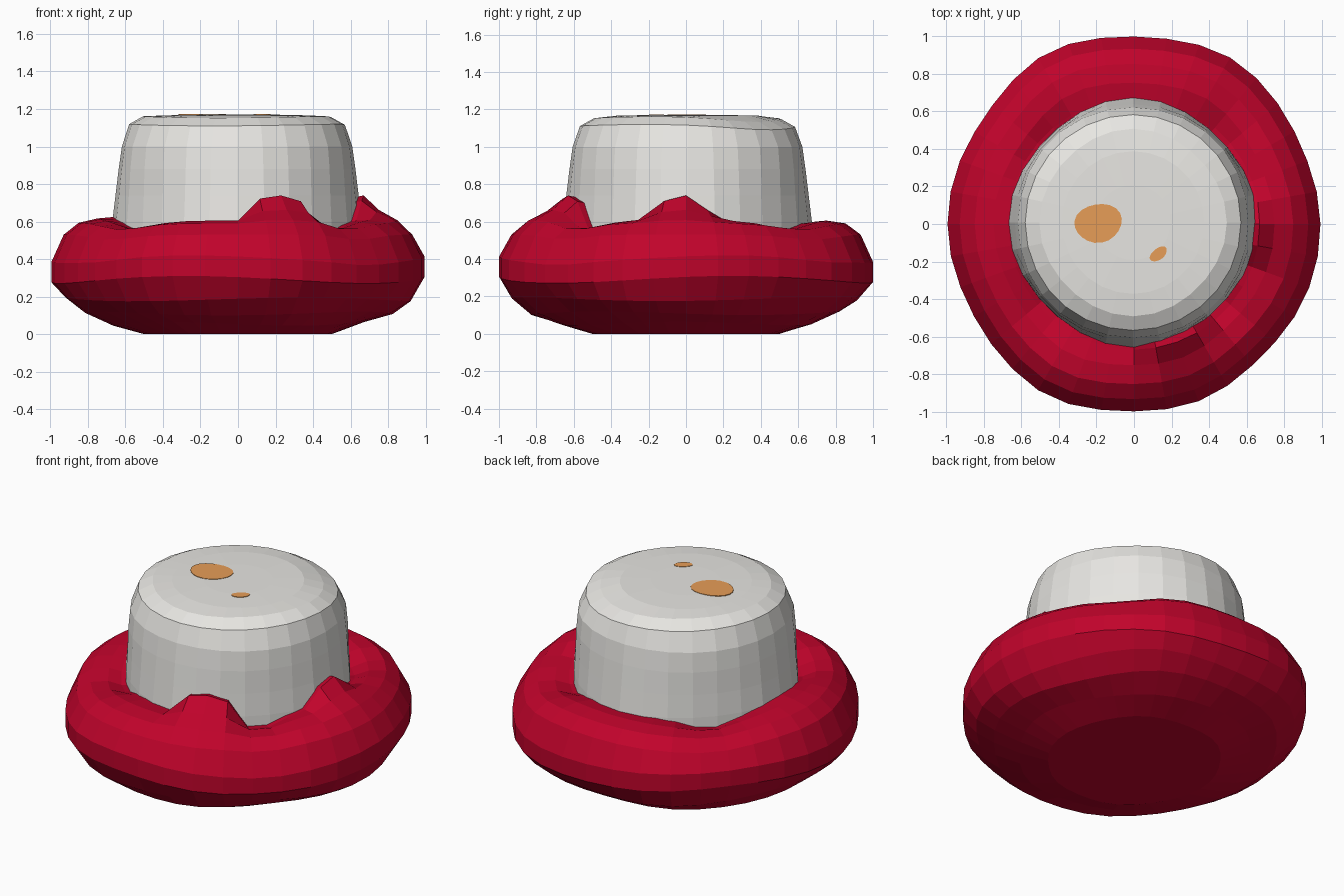
import bpy, bmesh, math
from math import sin, cos, pi, exp, radians

if "Cube" in bpy.data.objects:
    bpy.data.objects.remove(bpy.data.objects["Cube"])


def material(name, rgb):
    m = bpy.data.materials.new(name)
    m.diffuse_color = (*rgb, 1)
    m.use_nodes = True
    m.node_tree.nodes["Principled BSDF"].inputs["Base Color"].default_value = m.diffuse_color
    return m


red = material("deep red", (0.53, 0.001, 0.024))
grey = material("pale grey", (0.80, 0.79, 0.76))
orange = material("tan orange", (0.80, 0.34, 0.095))


def lathe(name, profile, n, shape, mat):
    """Closed ring-by-ring solid; shape(i, r, z, angle) gives each point."""
    bm = bmesh.new()
    rings = []
    for i, (r, z) in enumerate(profile):
        rings.append([bm.verts.new(shape(i, r, z, 2 * pi * k / n)) for k in range(n)])
    for a, b in zip(rings, rings[1:]):
        for k in range(n):
            j = (k + 1) % n
            bm.faces.new((a[k], a[j], b[j], b[k]))
    bm.faces.new(rings[0][::-1])
    bm.faces.new(rings[-1])
    bmesh.ops.recalc_face_normals(bm, faces=bm.faces)
    me = bpy.data.meshes.new(name)
    bm.to_mesh(me)
    bm.free()
    me.materials.append(mat)
    ob = bpy.data.objects.new(name, me)
    bpy.context.collection.objects.link(ob)
    return ob


def peak(a, centre, width, power=2):
    d = abs((a - radians(centre) + pi) % (2 * pi) - pi)
    return exp(-(d / radians(width)) ** power)


# Lumpy red rim: round cushion with two raised folds against the crown
rim_profile = [(0.50, 0.0), (0.67, 0.055), (0.82, 0.11), (0.92, 0.185), (0.995, 0.29),
               (0.995, 0.40), (0.93, 0.53), (0.85, 0.59), (0.75, 0.605),
               (0.67, 0.595), (0.61, 0.59), (0.50, 0.48)]
fold_gain = [0, 0, 0, 0, 0, 0, 0.0, 0.12, 0.4, 1, 0.95, 0]
dip_gain = [0, 0, 0, 0, 0, 0.2, 0.4, 0.5, 0.7, 1, 1, 1]


def rim_shape(i, r, z, a):
    corners = peak(a, 60, 17) + peak(a, 116, 17) + peak(a, 244, 16) + 0.4 * peak(a, 290, 14)
    flats = peak(a, 145, 18) + peak(a, -45, 16) + 0.8 * peak(a, 205, 14) + 0.8 * peak(a, 22, 14)
    out = 1 + 0.03 * corners - 0.015 * flats
    if 0 < i < 4:
        out += 0.008 * sin(5 * a + i)
        z += 0.010 * sin(3 * a + 1.7 * i)
    elif 3 < i < 6:
        z += 0.020 * sin(3 * a + 0.8)
    elif i > 8:
        out = 1
    folds = peak(a, -70, 14, 6) + peak(a, -2, 13, 3) + 0.2 * peak(a, 180, 16)
    dips = peak(a, -45, 12) + peak(a, -137, 15) + peak(a, 46, 15) + peak(a, 137, 15)
    z += fold_gain[i] * 0.145 * folds - dip_gain[i] * 0.065 * dips
    return (r * out * cos(a), r * out * sin(a), max(z, 0))


lathe("rim", rim_profile, 36, rim_shape, red)

# Grey crown with a soft shoulder and a nearly flat top
crown_profile = [(0.67, 0.40), (0.665, 0.60), (0.648, 0.74), (0.631, 0.88), (0.614, 1.0),
                 (0.575, 1.115), (0.50, 1.157), (0.38, 1.166), (0.2, 1.170)]
crown_diag = [-0.04, -0.035, -0.02, 0, 0.01, 0, -0.02, 0, 0]


def crown_shape(i, r, z, a):
    # slightly squared towards the axes low down, round at the top
    r *= 1 + crown_diag[i] * (1 - cos(4 * a)) / 2
    if i in (5, 6):
        z += 0.005 * sin(2 * a + 2) - 0.022 * peak(a, 45, 35)
    return (r * cos(a) - 0.005, r * sin(a) + 0.008, z)


lathe("crown", crown_profile, 28, crown_shape, grey)


# Thin orange patches on top of the crown
def patch(name, cx, cy, rx, ry, turn):
    t = radians(turn)

    def shape(i, r, z, a):
        w = r * (1 + 0.03 * sin(3 * a))
        u, v = rx * w * cos(a), ry * w * sin(a)
        return (cx + u * cos(t) - v * sin(t), cy + u * sin(t) + v * cos(t), z)
    lathe(name, [(1, 1.165), (1, 1.1725)], 20, shape, orange)


patch("large_patch", -0.19, 0.005, 0.127, 0.103, 10)
patch("small_patch", 0.13, -0.16, 0.053, 0.03, 38)
